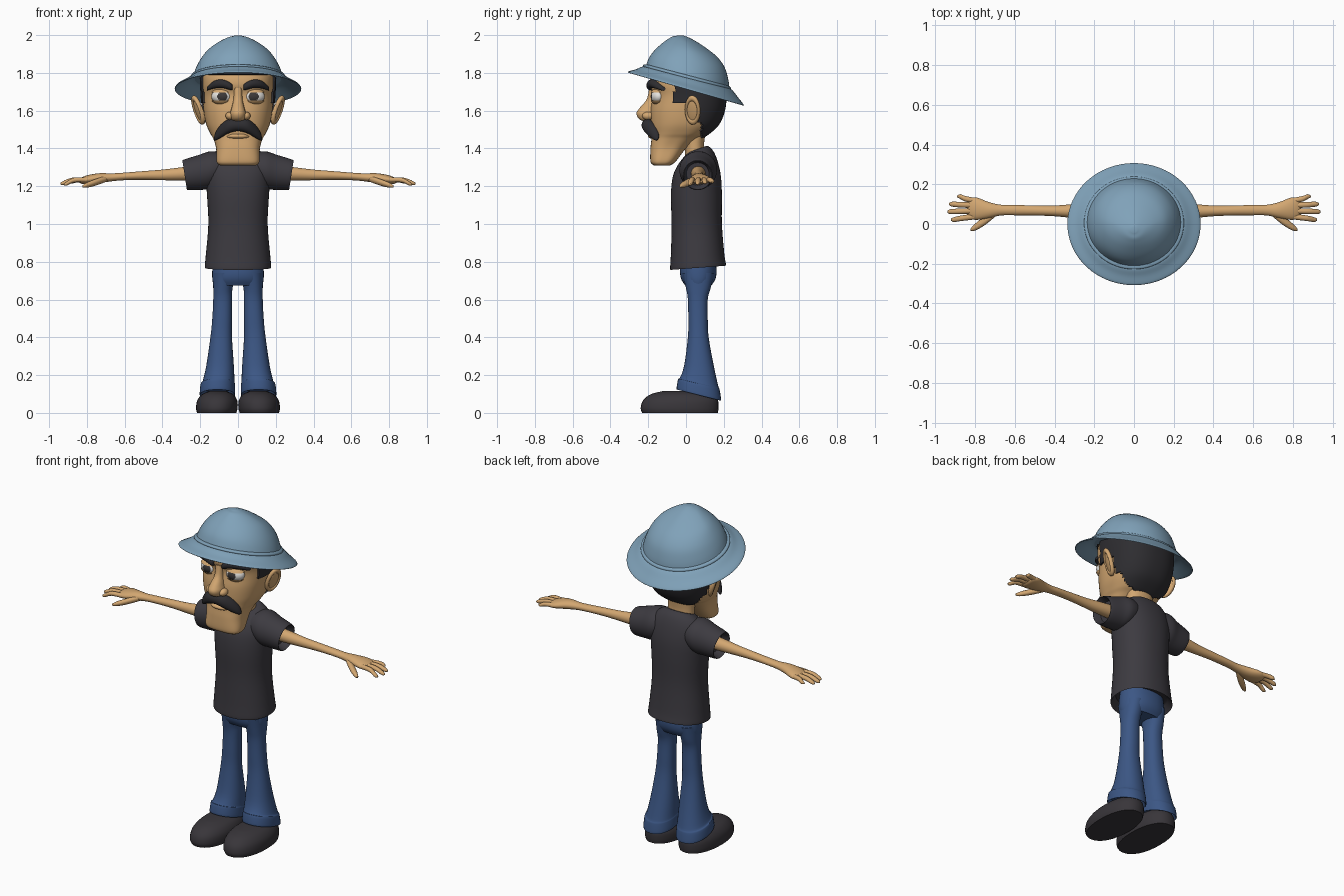
import bpy, bmesh, math
from mathutils import Matrix, Vector


def material(name, r, g, b):
    m = bpy.data.materials.new(name)
    m.diffuse_color = (r, g, b, 1)
    return m


SKIN = material("skin", .65, .385, .165)
HAIR = material("hair_black", .027, .026, .03)
HAT = material("hat_blue", .215, .36, .485)
SHIRT = material("shirt_charcoal", .046, .043, .052)
JEANS = material("jeans_blue", .045, .095, .235)
SHOE = material("shoe_dark", .04, .036, .042)
WHITE = material("eye_white", .78, .76, .73)
IRIS = material("iris_grey", .045, .04, .04)


def finish(name, bm, mats, sharp=50):
    bmesh.ops.recalc_face_normals(bm, faces=bm.faces[:])
    me = bpy.data.meshes.new(name)
    bm.to_mesh(me)
    bm.free()
    for m in mats:
        me.materials.append(m)
    me.polygons.foreach_set("use_smooth", [True] * len(me.polygons))
    me.set_sharp_from_angle(angle=math.radians(sharp))
    ob = bpy.data.objects.new(name, me)
    bpy.context.collection.objects.link(ob)
    return ob


def spline(rows, k):
    # Catmull-Rom through the key sections
    out = []
    for i in range(len(rows) - 1):
        quad = zip(rows[max(i - 1, 0)], rows[i], rows[i + 1], rows[min(i + 2, len(rows) - 1)])
        quad = list(quad)
        for j in range(k):
            t = j / k
            out.append([b + .5 * t * (c - a + t * (2*a - 5*b + 4*c - d + t * (3*(b - c) + d - a)))
                        for a, b, c, d in quad])
    return out + [list(rows[-1])]


def power(v, p):
    return math.copysign(abs(v) ** (2 / p), v)


def z_ring(row, s, n):
    # horizontal section: z, front y, back y, half width, centre x, tilt, squareness
    z, y0, y1, rx, cx, tilt, p = row
    for i in range(n):
        a = 2 * math.pi * i / n
        dy = (y1 - y0) / 2 * power(math.sin(a), p)
        yield s * (cx + rx * power(math.cos(a), p)), (y0 + y1) / 2 + dy, z + tilt * dy


def x_ring(row, s, n):
    # section across x: x, y, z, half depth, half height, lean
    x, y, z, ry, rz, lean = row
    for i in range(n):
        a = 2 * math.pi * i / n
        dz = rz * math.sin(a)
        yield s * (x + lean * dz), y + ry * math.cos(a), z + dz


def loft_mesh(rows, ring, s=1, n=32, k=4):
    pad = (0, 0, 0, 0, 0, 0, 2.2) if ring is z_ring else (0,) * 6
    rows = spline([tuple(r) + pad[len(r):] for r in rows], k)
    bm = bmesh.new()
    rings = [[bm.verts.new(c) for c in ring(r, s, n)] for r in rows]
    for a, b in zip(rings, rings[1:]):
        for i in range(n):
            bm.faces.new((a[i], a[(i + 1) % n], b[(i + 1) % n], b[i]))
    bm.faces.new(rings[0])
    bm.faces.new(rings[-1])
    return bm


def loft(name, rows, mat, ring=z_ring, **kw):
    return finish(name, loft_mesh(rows, ring, **kw), [mat])


def ball_mesh(matrix, u=32, v=20):
    bm = bmesh.new()
    bmesh.ops.create_uvsphere(bm, u_segments=u, v_segments=v, radius=1, matrix=matrix)
    return bm


def place(loc, scale, rot=Matrix()):
    return Matrix.Translation(loc) @ rot @ Matrix.Diagonal((*scale, 1))


# Head, with hair as a raised region chosen by height and depth
bm = loft_mesh([
    (1.31, -.17, -.085, .095, 0, 0, 3), (1.33, -.188, -.055, .113, 0, 0, 3),
    (1.40, -.188, .0, .116, 0, 0, 2.8), (1.45, -.183, .06, .13, 0, 0, 2.6),
    (1.48, -.182, .11, .147, 0, 0, 2.5), (1.53, -.188, .165, .169, 0, 0, 2.4),
    (1.60, -.188, .195, .182, 0, 0, 2.4), (1.68, -.178, .205, .187, 0, 0, 2.4),
    (1.74, -.193, .202, .19, 0, 0, 2.4), (1.80, -.18, .19, .185, 0, 0, 2.3),
    (1.86, -.13, .14, .135), (1.88, -.07, .08, .07)], z_ring, n=72, k=6)


def is_hair(c):
    return (c.z > 1.785 or (c.y > -.06 and c.z > 1.635) or
            (c.y > .05 and c.z > 1.54) or (c.y > .08 and c.z > 1.465))


bmesh.ops.recalc_face_normals(bm, faces=bm.faces[:])
bm.normal_update()
hair = [f for f in bm.faces if is_hair(f.calc_center_median())]
new = bmesh.ops.extrude_face_region(bm, geom=hair)["geom"]
bm.normal_update()
raised = [v for v in new if isinstance(v, bmesh.types.BMVert)]
moves = [(v, v.normal * .011) for v in raised]
for v, d in moves:
    v.co += d
    for f in v.link_faces:
        f.material_index = 1
finish("head_and_hair", bm, [SKIN, HAIR])

loft("neck", [(1.28, -.01, .12, .085), (1.40, -.005, .095, .08), (1.52, -.02, .11, .085)], SKIN)

# Nose: bridge, tip and nostrils
loft("nose", [(1.54, -.20, -.17, .02), (1.553, -.245, -.15, .036), (1.585, -.262, -.14, .042),
              (1.615, -.245, -.14, .034), (1.66, -.208, -.14, .024), (1.72, -.195, -.15, .022)], SKIN)
# Mouth
loft("lower_lip", [(-.06, -.17, 1.462, .004, .003), (-.03, -.185, 1.465, .014, .011),
                   (.03, -.185, 1.465, .014, .011), (.06, -.17, 1.462, .004, .003)], SKIN, x_ring, n=16)
# Moustache, one half mirrored into the other
half = [(.128, -.153, 1.45, .003, .004), (.118, -.16, 1.465, .017, .022), (.09, -.178, 1.492, .027, .035),
        (.05, -.198, 1.517, .033, .037)]
loft("moustache", half + [(0, -.205, 1.523, .03, .031)] + [(-r[0], *r[1:]) for r in half[::-1]],
     HAIR, x_ring, n=24)

for s, side in ((1, "left"), (-1, "right")):
    # Eye: the sphere's pole faces forward so the iris is a clean cap
    pos = Vector((s * .088, -.15, 1.675))
    turn = Matrix.Rotation(s * .2, 4, 'Z')
    front = Matrix.Rotation(math.pi / 2, 4, 'X')
    bm = ball_mesh(place(pos, (.054, .036, .038), turn) @ front)
    for f in bm.faces:
        d = f.calc_center_median() - pos
        f.material_index = int(d.y < 0 and math.hypot(d.x + s * .006, d.z) < .027)
    finish(side + "_eye", bm, [WHITE, IRIS])
    bm = ball_mesh(place(pos, (.06, .041, .044), turn))
    low = [v for v in bm.verts if -.018 < v.co.z - pos.z < .017]
    bmesh.ops.delete(bm, geom=low, context='VERTS')
    finish(side + "_eyelids", bm, [SKIN])
    loft(side + "_eyebrow", [(.028, -.188, 1.722, .008, .012), (.04, -.191, 1.728, .018, .019),
         (.08, -.185, 1.742, .02, .022), (.125, -.161, 1.738, .022, .02),
         (.165, -.122, 1.715, .014, .009)], HAIR, x_ring, s=s, n=20)
    finish(side + "_nostril", ball_mesh(place((s * .042, -.2, 1.572), (.024, .032, .022))), [SKIN])

    # Ear: dish and raised rim, leaning outward
    lean = Matrix.Rotation(s * .33, 4, 'Y') @ Matrix.Rotation(-s * .4, 4, 'Z')
    finish(side + "_ear", ball_mesh(place((s * .205, .035, 1.6), (.015, .042, .075), lean)), [SKIN])
    bpy.ops.mesh.primitive_torus_add(major_segments=40, minor_segments=12,
                                     major_radius=.82, minor_radius=.2)
    rim = bpy.context.object
    rim.name = side + "_ear_rim"
    rim.data.transform(place((s * .211, .035, 1.603), (.06, .043, .08), lean)
                       @ Matrix.Rotation(math.pi / 2, 4, 'Y'))
    rim.data.materials.append(SKIN)
    rim.data.polygons.foreach_set("use_smooth", [True] * len(rim.data.polygons))

    # Sleeve, arm, fingers and thumb
    loft(side + "_sleeve", [(.06, .065, 1.30, .08, .07, 0), (.14, .065, 1.287, .1, .098, 0),
         (.20, .063, 1.273, .088, .092, .1), (.277, .062, 1.26, .078, .08, .15),
         (.274, .062, 1.26, .07, .072, .15), (.24, .062, 1.265, .06, .06, .15)], SHIRT, x_ring, s=s)
    loft(side + "_arm", [(.2, .065, 1.27, .04, .04), (.3, .065, 1.265, .035, .035),
         (.4, .066, 1.26, .027, .028), (.5, .068, 1.257, .025, .023), (.6, .07, 1.252, .026, .02),
         (.67, .07, 1.247, .027, .021), (.73, .07, 1.243, .04, .026), (.79, .077, 1.236, .056, .024),
         (.825, .079, 1.23, .052, .018), (.84, .08, 1.228, .035, .009)], SKIN, x_ring, s=s, n=24)
    for label, y0, x1, y1, z1 in (("index", .037, .922, .022, 1.21), ("middle", .066, .94, .062, 1.213),
                                  ("ring", .094, .932, .1, 1.217), ("little", .117, .89, .138, 1.222)):
        mx, my = (.81 + x1) / 2, (y0 + y1) / 2
        loft(f"{side}_{label}_finger", [(.80, y0, 1.234, .014, .013), (mx, my, 1.233, .014, .013),
             (x1 - .015, y1, z1 + .004, .012, .011), (x1, y1, z1, .004, .004)], SKIN, x_ring, s=s, n=14)
    loft(side + "_thumb", [(.69, .06, 1.242, .016, .016), (.75, .018, 1.222, .023, .018),
         (.80, -.016, 1.206, .017, .014), (.822, -.028, 1.2, .006, .006)], SKIN, x_ring, s=s, n=14)

    # Flared trouser leg with a turned cuff
    loft(side + "_trouser_leg", [
        (.74, -.02, .15, .063, .07), (.66, 0, .13, .051, .08), (.60, .01, .115, .05, .081),
        (.50, .012, .115, .052, .084), (.40, .01, .12, .057, .089), (.25, -.01, .147, .073, .095),
        (.165, -.033, .17, .085, .103, -.2), (.15, -.042, .178, .091, .107, -.25),
        (.098, -.05, .186, .094, .109, -.25), (.1, -.042, .178, .087, .109, -.25),
        (.13, -.03, .16, .075, .108, -.2)], JEANS, s=s)
    # Shoe
    loft(side + "_shoe", [(0, -.232, .168, .104, .113), (.025, -.24, .172, .11, .112),
         (.065, -.228, .17, .106, .11), (.098, -.188, .15, .083, .108),
         (.115, -.125, .1, .045, .107)], SHOE, s=s)

# Trouser seat
loft("trouser_seat", [(.84, -.02, .15, .13), (.76, -.032, .162, .136), (.71, -.026, .156, .136),
                      (.675, -.005, .135, .13)], JEANS)

# Shirt body, open at the hem
loft("shirt_body", [
    (.81, -.06, .18, .145), (.78, -.076, .205, .168, 0, .07), (.772, -.084, .212, .176, 0, .07),
    (.84, -.08, .203, .17), (1.0, -.076, .19, .157), (1.15, -.08, .19, .164), (1.25, -.07, .185, .17),
    (1.32, -.045, .168, .166, 0, .1), (1.365, -.02, .145, .138, 0, .25), (1.39, .0, .12, .105, 0, .35),
    (1.395, .005, .108, .09, 0, .35)], SHIRT, n=48)

# Hat: crown, seam and brim share the same backward tilt
loft("hat_crown", [
    (1.765, -.218, .23, .243, 0, -.26, 2), (1.82, -.195, .225, .224, 0, -.29, 2),
    (1.873, -.168, .205, .196, 0, -.24, 2), (1.92, -.128, .165, .158, 0, -.24, 1.9),
    (1.958, -.095, .1, .108, 0, -.22, 1.8), (1.985, -.07, .035, .058, 0, -.15, 1.8),
    (1.998, -.045, -.015, .015, 0, 0, 2)], HAT, n=64, k=5)
loft("hat_seam", [
    (1.766, -.215, .228, .24, 0, -.26, 2), (1.774, -.227, .238, .251, 0, -.26, 2),
    (1.784, -.224, .236, .248, 0, -.26, 2), (1.79, -.205, .222, .23, 0, -.26, 2)], HAT, n=64)
loft("hat_brim", [
    (1.78, -.2, .21, .22, 0, -.26, 2), (1.772, -.23, .243, .252, 0, -.26, 2),
    (1.745, -.265, .275, .29, 0, -.275, 2), (1.722, -.303, .303, .33, 0, -.285, 2),
    (1.714, -.303, .303, .33, 0, -.285, 2), (1.735, -.262, .272, .287, 0, -.275, 2),
    (1.76, -.22, .233, .242, 0, -.26, 2), (1.77, -.19, .2, .21, 0, -.26, 2)], HAT, n=64)
